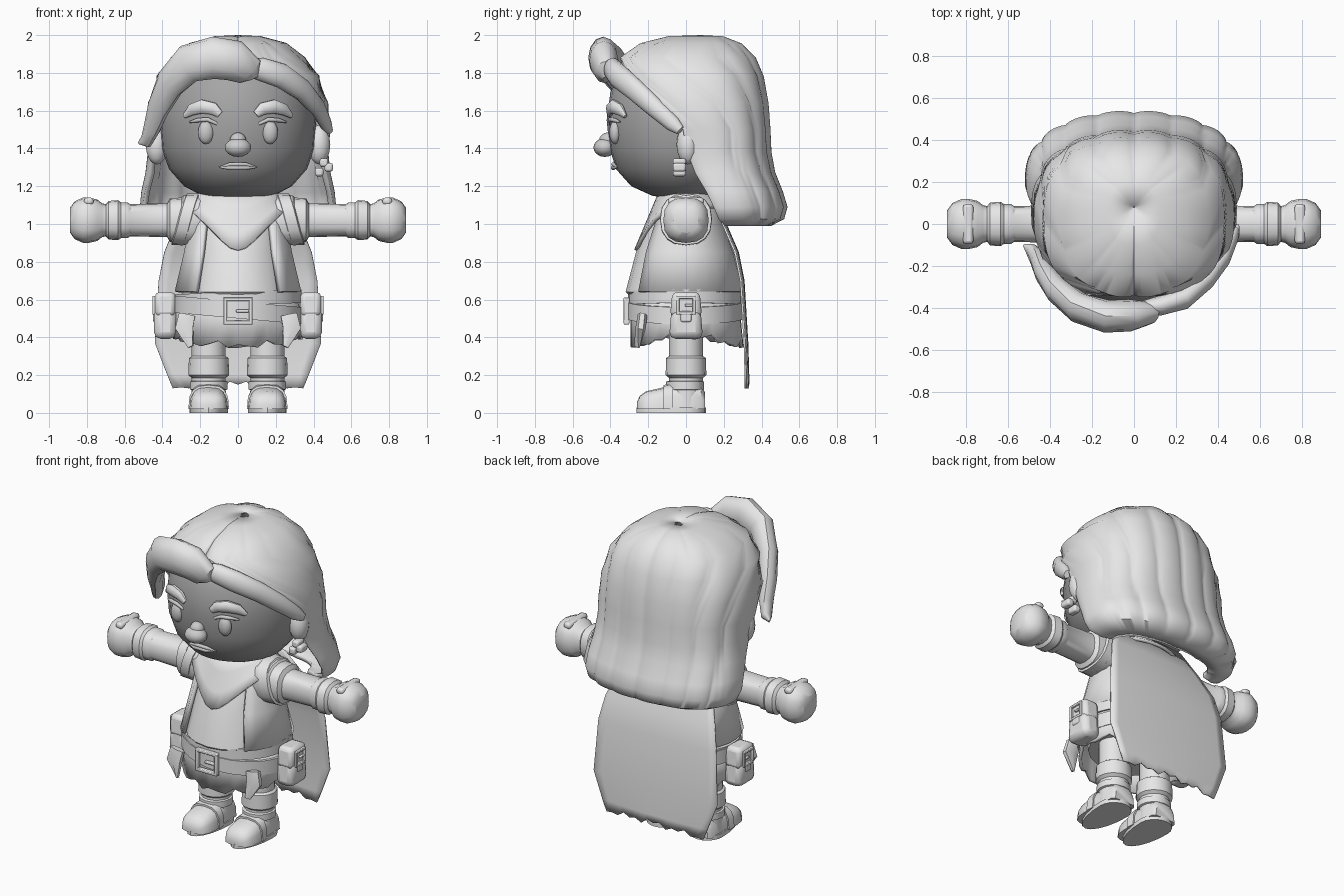
import bpy, bmesh, math
from mathutils import Vector
from math import sin, cos, pi, radians

if "Cube" in bpy.data.objects:
    bpy.data.objects.remove(bpy.data.objects["Cube"])


def material(name, v):
    m = bpy.data.materials.new(name)
    m.diffuse_color = (v, v, v, 1)
    m.use_nodes = True
    m.node_tree.nodes["Principled BSDF"].inputs["Base Color"].default_value = m.diffuse_color
    return m


GREY = material("light_grey", 0.8)
SKIN = material("face_grey", 0.38)
FEATURE = material("feature_grey", 0.6)


def finish(name, bm, mat=GREY, angle=40, thick=0, bevel=0):
    bmesh.ops.recalc_face_normals(bm, faces=bm.faces)
    me = bpy.data.meshes.new(name)
    bm.to_mesh(me)
    bm.free()
    ob = bpy.data.objects.new(name, me)
    bpy.context.collection.objects.link(ob)
    me.materials.append(mat)
    if thick:
        s = ob.modifiers.new("thickness", 'SOLIDIFY')
        s.thickness, s.offset = thick, 0
    if bevel:
        b = ob.modifiers.new("bevel", 'BEVEL')
        b.width, b.segments = bevel, 2
    bpy.context.view_layer.objects.active = ob
    ob.select_set(True)
    bpy.ops.object.shade_smooth_by_angle(angle=radians(angle))
    ob.select_set(False)
    return ob


def loft(name, rings, closed=True, caps=True, **kw):
    """Skin a list of equal-length point rings."""
    bm = bmesh.new()
    vs = [[bm.verts.new(p) for p in r] for r in rings]
    n = len(vs[0])
    for a, b in zip(vs, vs[1:]):
        for i in range(n if closed else n - 1):
            j = (i + 1) % n
            bm.faces.new((a[i], a[j], b[j], b[i]))
    if caps and closed:
        bm.faces.new(vs[0])
        bm.faces.new(vs[-1])
    return finish(name, bm, **kw)


def spow(v, p):
    """Signed power, for squarish rounded sections."""
    return math.copysign(abs(v) ** p, v)


def oval(z, rx, yf, yb, n=20, cx=0):
    """Horizontal oval with its own front and back depth."""
    out = []
    for i in range(n):
        a = 2 * pi * i / n
        c = cos(a)
        out.append((cx + rx * sin(a), c * (yb if c > 0 else -yf), z))
    return out


def lathe(name, prof, n=20, cx=0, **kw):
    return loft(name, [oval(z, rx, f, b, n, cx) for z, rx, f, b in prof], **kw)


def tube(name, pts, flat=1.0, n=10, **kw):
    """Tapered strand through (x, y, z, radius) points."""
    rings = []
    for i, p in enumerate(pts):
        a, b = pts[max(i - 1, 0)], pts[min(i + 1, len(pts) - 1)]
        t = (Vector(b[:3]) - Vector(a[:3])).normalized()
        out = Vector((p[0], p[1], 0.0)) if abs(t.z) < 0.95 else Vector((0, -1, 0))
        out = (out - t * out.dot(t)).normalized()
        up = t.cross(out)
        rings.append([Vector(p[:3]) + out * cos(2 * pi * k / n) * p[3] * flat
                      + up * sin(2 * pi * k / n) * p[3] for k in range(n)])
    return loft(name, rings, **kw)


def ball(name, loc, size, **kw):
    bm = bmesh.new()
    bmesh.ops.create_uvsphere(bm, u_segments=14, v_segments=8, radius=1)
    for v in bm.verts:
        v.co = Vector([v.co[i] * size[i] + loc[i] for i in range(3)])
    return finish(name, bm, **kw)


def box(name, loc, size, taper=1.0, **kw):
    bm = bmesh.new()
    bmesh.ops.create_cube(bm, size=1)
    for v in bm.verts:
        k = taper if v.co.z > 0 else 1
        v.co = Vector((v.co.x * size[0] + loc[0], v.co.y * size[1] * k + loc[1],
                       v.co.z * size[2] + loc[2]))
    return finish(name, bm, **kw)


# head and face
lathe("head", [(1.135, .1, -.09, .09), (1.15, .19, -.18, .15), (1.2, .285, -.29, .22),
               (1.29, .365, -.37, .27), (1.4, .405, -.405, .3), (1.55, .415, -.42, .31),
               (1.7, .395, -.4, .31), (1.82, .33, -.33, .27), (1.9, .2, -.2, .2)],
      n=28, mat=SKIN)
ball("nose", (0, -.43, 1.405), (.072, .06, .05), mat=FEATURE)
ball("nose_bridge", (0, -.415, 1.44), (.045, .045, .045), mat=FEATURE)
for s in (-1, 1):
    ball("eye", (s * .17, -.375, 1.485), (.043, .032, .062), mat=FEATURE)
    tube("eyelid", [(s * .11, -.4, 1.53, .008), (s * .16, -.4, 1.553, .012),
                    (s * .21, -.38, 1.55, .012), (s * .255, -.35, 1.54, .005)], mat=FEATURE)
    tube("eyebrow", [(s * .095, -.405, 1.58, .02), (s * .13, -.4, 1.61, .034),
                     (s * .19, -.385, 1.622, .038), (s * .245, -.35, 1.605, .032),
                     (s * .285, -.32, 1.57, .012)], flat=.7)
    ball("ear", (s * .43, 0.01, 1.42), (.06, .06, .105))
for z, r in ((1.316, .011), (1.298, .013)):
    tube("lip", [(-.1, -.365, 1.3, .003), (-.04, -.385, z, r), (.04, -.385, z, r),
                 (.1, -.365, 1.3, .003)], mat=FEATURE)
for x, z in ((.455, 1.325), (.43, 1.275), (.48, 1.3)):
    box("earring", (x, -.035, z), (.045, .07, .045), bevel=.012)

# hair shell: z, half width, centre y, front y, back y, half angle from the back
HAIR = [(1.985, .002, .08, .079, .081, 180), (1.98, .12, .06, -.1, .2, 180),
        (1.945, .25, .04, -.24, .29, 180), (1.875, .35, .03, -.34, .36, 180),
        (1.78, .42, .02, -.38, .4, 145), (1.64, .465, .03, -.38, .425, 113),
        (1.5, .475, .06, -.3, .435, 98), (1.38, .465, .1, -.2, .44, 103),
        (1.27, .475, .14, -.1, .46, 106), (1.17, .497, .18, 0, .5, 106),
        (1.09, .505, .2, .06, .525, 104), (1.035, .485, .21, .08, .51, 100),
        (1.005, .42, .22, .1, .45, 94), (1.01, .35, .22, .1, .38, 90)]
rows = []
for z, rx, cy, yf, yb, A in HAIR:
    row = []
    for i in range(121):
        a = radians(A) * (i / 60 - 1)
        x = rx * spow(sin(a), .9)
        y = spow(cos(a), .8) * ((yb - cy) if cos(a) > 0 else (cy - yf))
        # strands run front to back over the crown, then down the back
        g = math.asin(max(-1, min(1, x / .5))) / (pi / 2)
        d = .04 * (1 - abs(sin(pi * g / .23)) ** .6) if abs(g) < .85 else 0
        d *= min(1, rx / .25)
        top = max(0, min(1, (z - 1.7) / .28))
        row.append((x * (1 - d), cy + y * (1 - d), z - d * .3 * top))
    rows.append(row)
loft("hair", rows, closed=False, thick=.03, angle=50)
tube("fringe_swoop", [(.08, -.42, 1.77, .03), (.065, -.425, 1.805, .08), (-.02, -.435, 1.865, .11),
                      (-.13, -.44, 1.88, .112), (-.26, -.4, 1.85, .105),
                      (-.36, -.32, 1.745, .09), (-.42, -.24, 1.62, .075),
                      (-.455, -.17, 1.51, .06), (-.485, -.13, 1.44, .045),
                      (-.525, -.1, 1.43, .008)], flat=.7, n=12)
tube("fringe_side", [(.03, -.4, 1.83, .04), (.12, -.39, 1.82, .062), (.23, -.36, 1.785, .067),
                     (.34, -.27, 1.71, .06), (.42, -.17, 1.62, .052),
                     (.465, -.07, 1.53, .042), (.485, -.03, 1.495, .025)], flat=.75, n=12)

# torso, open vest and skirt
TORSO = [(1.2, .13, -.09, .09), (1.13, .2, -.12, .12), (1, .225, -.2, .18),
         (.85, .25, -.265, .23), (.64, .3, -.32, .29)]
lathe("tunic", TORSO + [(.6, .29, -.28, .27), (.45, .28, -.25, .25)])
vest = []
for z, rx, f, b in TORSO[1:]:
    vest.append([((rx + .025) * sin(a), cos(a) * ((b + .01) if cos(a) > 0 else -(f - .01)), z)
                 for a in [radians(-138 + 276 * i / 20) for i in range(21)]])
loft("vest", vest, closed=False, thick=.025)
skirt = [oval(.62, .31, -.285, .27, 40), oval(.5, .325, -.285, .28, 40)]
skirt.append([(x, y, .345 + (.035 if i % 5 == 2 else .008 * (i % 3)) + .045 * abs(x / .335) ** 3)
              for i, (x, y, z) in enumerate(oval(.36, .335, -.285, .295, 40))])
loft("skirt", skirt, caps=False, thick=.02)

# neck scarf with a pointed front
scarf = []
for t in (0, .35, .7, 1):
    ring = []
    for i in range(28):
        a = 2 * pi * i / 28
        f = max(0, -cos(a)) ** 2.5
        drop = t * (.09 + .23 * f)
        ring.append(((.18 + .1 * t * (1 - f)) * sin(a),
                     (.13 + (.12 + .015) * t) * cos(a) * (1 if cos(a) < 0 else .8), 1.18 - drop))
    scarf.append(ring)
loft("scarf", scarf, caps=False, thick=.02)

# cape with ragged hem
HEM = (.02, .035, 0, .02, .01, .03, .0, .005, 0)
cape = []
for z, w, y in ((1.15, .24, .15), (1, .33, .21), (.85, .39, .275), (.7, .42, .305),
                (.37, .44, .325), (.2, .374, .33), (.13, .345, .33)):
    cape.append([(w * k / 8, y - .015 * (k / 8) ** 2, z + (HEM[abs(k)] if z < .15 else 0))
                 for k in range(-8, 9)])
loft("cape", cape, closed=False, thick=.01)


# belts, tilted sideways by a slope
def belt(name, z, h, rx, ry, slope):
    rings = [[(x, y, zz + slope * x) for x, y, zz in oval(z + d, rx + o, -ry - o, ry + o - .01, 28)]
             for d, o in ((-h, -.03), (-h, 0), (h, 0), (h, -.03))]
    loft(name, rings, caps=False)


belt("belt", .545, .045, .342, .313, -.09)
belt("sash", .605, .036, .335, .306, .04)


def buckle(name, c, w, h, t, axis):
    """Square frame with a prong, facing the given axis."""
    for du, dz, su, sz in ((-w, 0, t, 2 * h + t), (w, 0, t, 2 * h + t),
                           (0, -h, 2 * w, t), (0, h, 2 * w, t), (w * .35, 0, w, t * .8)):
        if axis == 'y':
            box(name, (c[0] + du, c[1], c[2] + dz), (su, .03, sz), bevel=.005)
        else:
            box(name, (c[0], c[1] + du, c[2] + dz), (.025, su, sz), bevel=.004)


buckle("belt_buckle", (0, -.315, .54), .068, .062, .02, 'y')

for s in (-1, 1):
    # pouch on each hip
    box("pouch", (s * .385, 0, .475), (.12, .18, .165), taper=.85, bevel=.035)
    box("pouch_flap", (s * .385, 0, .575), (.11, .17, .13), taper=.85, bevel=.025)
    box("pouch_strap", (s * .435, 0, .51), (.03, .06, .06), bevel=.01)
    buckle("pouch_buckle", (s * .44, 0, .57), .042, .042, .016, 'x')
    # hanging cloth at the front corners of the skirt
    tube("cloth_tail", [(s * .27, -.23, .52, .05), (s * .285, -.24, .45, .055),
                        (s * .25, -.26, .35, .02)], flat=.5, n=6)
    # arm, wrist band and fist as one squarish turned profile along x
    ARM = [(.17, .12), (.2, .135), (.29, .132), (.3, .12), (.36, .116), (.375, .09), (.57, .085),
           (.585, .095), (.62, .095), (.635, .106), (.685, .102), (.7, .085), (.72, .09),
           (.745, .11), (.79, .12), (.82, .12), (.865, .1), (.89, .065)]
    loft("arm", [[(s * x, r * spow(cos(pi * i / 8), .8), 1.02 + r * spow(sin(pi * i / 8), .8))
                  for i in range(16)] for x, r in ARM], angle=35)
    loft("shoulder_cuff", [[(s * (x - .3 * r * sin(pi * i / 8)), r * spow(cos(pi * i / 8), .85),
                             1.025 + r * spow(sin(pi * i / 8), .85)) for i in range(16)]
                           for x, r in ((.24, .12), (.25, .138), (.31, .136), (.32, .112))])
    box("knuckle", (s * .79, 0, 1.12), (.05, .19, .04), bevel=.015)
    # leg with boot cuff
    lathe("leg", [(z, r, -r, r) for z, r in
                  ((.5, .09), (.3, .09), (.29, .105), (.2, .108), (.185, .09), (.12, .09),
                   (.02, .095))], n=16, cx=s * .155)
    # foot lofted from heel to toe, then sole and straps
    foot = []
    for y, w, h in ((.1, .07, .09), (.08, .088, .12), (0, .092, .145), (-.08, .096, .125),
                    (-.15, .102, .108), (-.21, .095, .095), (-.245, .075, .07), (-.26, .04, .035)):
        foot.append([(s * .155 + w * spow(cos(a), .7), y,
                      .02 + (h * sin(a) ** .7 if 0 < i < 8 else 0))
                     for i, a in enumerate(pi * k / 8 for k in range(9))])
    loft("foot", foot)
    sole = oval(0, .103, -.262, .105, 20, s * .155)
    loft("sole", [sole, [(x, y, .028) for x, y, z in sole]])
    loft("boot_strap", [[(s * .155 + w * spow(cos(a), .7), y, .02 + h * abs(sin(a)) ** .7)
                         for a in (pi * k / 8 for k in range(9))]
                        for y, w, h in ((-.07, .09, .12), (-.07, .104, .138),
                                        (-.12, .108, .127), (-.12, .09, .11))])
    lathe("ankle_band", [(z, r, -r - .005, r - .005) for z, r in
                         ((.12, .09), (.125, .1), (.165, .1), (.17, .088))], n=16, cx=s * .155)
